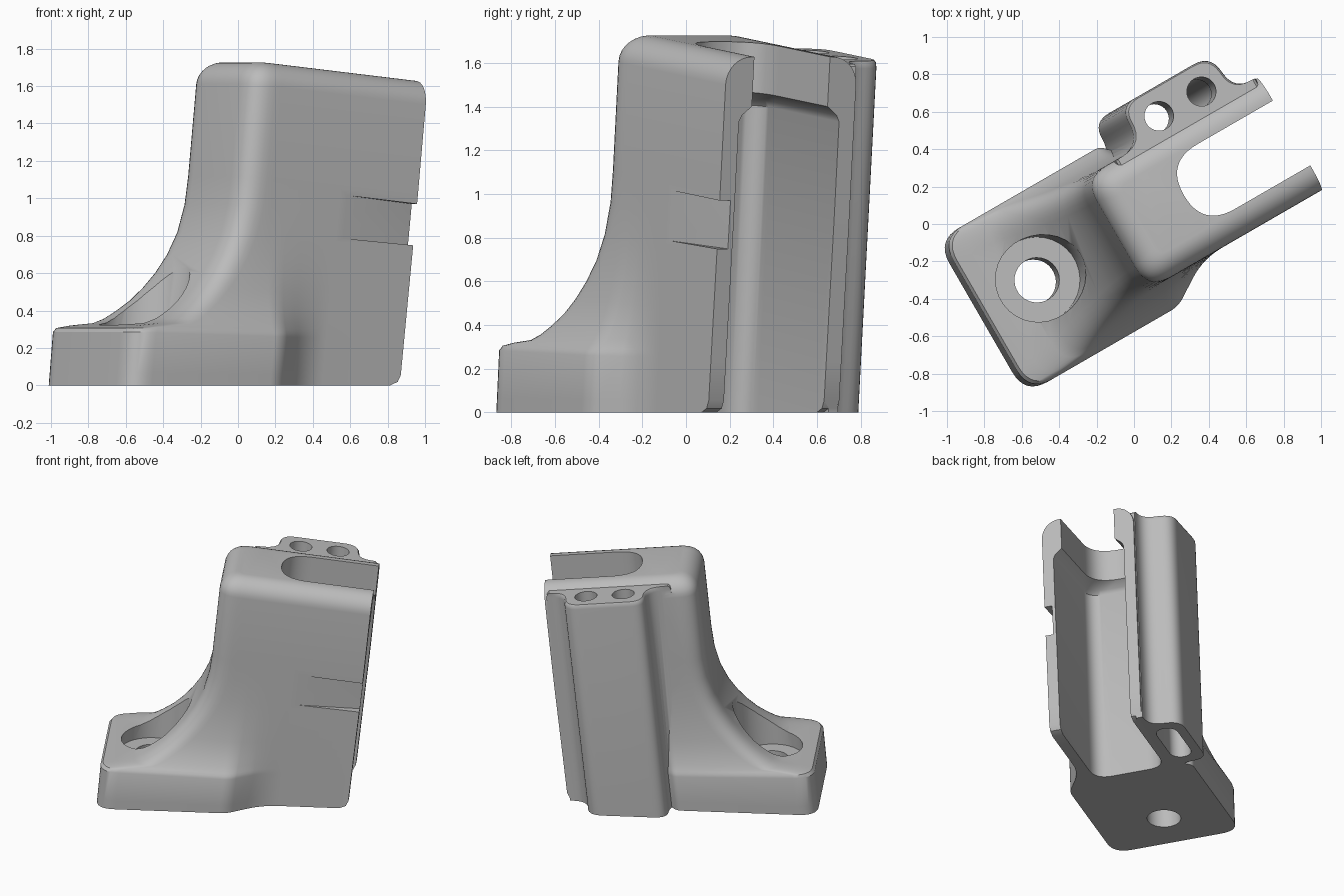
import bpy, bmesh
from math import cos, sin, pi, radians, sqrt
from mathutils import Vector, Matrix

if "Cube" in bpy.data.objects:
    bpy.data.objects.remove(bpy.data.objects["Cube"])

grey = bpy.data.materials.new("plain grey")
grey.use_nodes = True
grey.diffuse_color = (0.5, 0.5, 0.5, 1)
grey.node_tree.nodes["Principled BSDF"].inputs["Base Color"].default_value = (0.5, 0.5, 0.5, 1)

TURN = Matrix.Rotation(radians(30), 3, 'Z')
LEAN = 0.1


def place(u, v, h):
    """Lean the part along its length, tilt its upper levels, then turn it."""
    u += LEAN * h
    slope = 0.105 * min(1, max(0, h))
    return TURN @ Vector((u, v, h - slope * u))


def rounded(corners, steps=8):
    """Outline from (u, v, rounding) corners."""
    pts, n = [], len(corners)
    for i, (u, v, a) in enumerate(corners):
        p = Vector((u, v))
        if a == 0:
            pts.append(p)
            continue
        before = p + (Vector(corners[i - 1][:2]) - p).normalized() * a
        after = p + (Vector(corners[(i + 1) % n][:2]) - p).normalized() * a
        for k in range(steps + 1):
            t = k / steps
            pts.append(before * (1 - t) ** 2 + p * 2 * t * (1 - t) + after * t * t)
    return pts


def loft(name, sections):
    """Solid skinned through (outline, height) sections."""
    bm = bmesh.new()
    rings = [[bm.verts.new(place(p[0], p[1], h)) for p in pts] for pts, h in sections]
    for a, b in zip(rings, rings[1:]):
        for i in range(len(a)):
            j = (i + 1) % len(a)
            bm.faces.new((a[i], a[j], b[j], b[i]))
    bm.faces.new(rings[0][::-1])
    bm.faces.new(rings[-1])
    bmesh.ops.recalc_face_normals(bm, faces=bm.faces)
    mesh = bpy.data.meshes.new(name)
    bm.to_mesh(mesh)
    bm.free()
    mesh.materials.append(grey)
    obj = bpy.data.objects.new(name, mesh)
    bpy.context.collection.objects.link(obj)
    return obj


def combine(target, other, operation):
    mod = target.modifiers.new(operation, 'BOOLEAN')
    mod.operation, mod.solver, mod.object = operation, 'EXACT', other
    bpy.context.view_layer.objects.active = target
    bpy.ops.object.modifier_apply(modifier=mod.name)
    bpy.data.objects.remove(other)


def capsule(u0, u1, r, n=16):
    """Round-ended outline; a circle when both centres agree."""
    ends = ((u1, -pi / 2), (u0, pi / 2))
    return [Vector((c + r * cos(s + pi * (k + 0.5) / n), r * sin(s + pi * (k + 0.5) / n)))
            for c, s in ends for k in range(n)]


def drill(u0, u1, v, r, low, high):
    pts = [p + Vector((0, v)) for p in capsule(u0, u1, r)]
    combine(bracket, loft("cutter", [(pts, low), (pts, high)]), 'DIFFERENCE')


# Body: wide foot sweeping up into a narrower column
TOP, EDGE, FOOT, HALF = 1.73, 0.13, 0.06, 0.345


def body_section(h, left, flare):
    inset = EDGE - sqrt(max(0, EDGE ** 2 - max(0, h - TOP + EDGE) ** 2))
    toe = FOOT - sqrt(max(0, FOOT ** 2 - max(0, FOOT - h) ** 2))
    left, right, half = left + inset, 0.8 - toe, HALF - inset
    lo, hi = -half - 0.155 * flare, half + 0.105 * flare
    a = 0.14 - 0.7 * inset
    return rounded([(left, lo, a), (-0.04, lo, 0.05), (0.2, -half, 0.12),
                    (right, -half, 0), (right, half, 0),
                    (0.12, half, 0.03), (0.02, hi, 0.03), (left, hi, a)]), h


sweep = [(0, -.96, 1), (.02, -.96, 1), (.06, -.96, 1), (.26, -.96, 1), (.28, -.945, .94),
         (.295, -.86, .87), (.31, -.73, .8), (.335, -.67, .7), (.375, -.61, .57),
         (.43, -.54, .42), (.5, -.472, .3), (.58, -.41, .2), (.68, -.352, .1),
         (.8, -.305, .04), (.95, -.277, 0), (1.1, -.27, 0)]
sweep += [(TOP - EDGE + EDGE * sin(k * pi / 16), -.27, 0) for k in range(9)]
bracket = loft("bracket_body", [body_section(*s) for s in sweep])

# Ridge with two bores on the back
ridge = rounded([(-.09, .3, 0), (-.09, .34, 0), (.08, .35, .13), (.08, .58, .1), (.635, .58, .1),
                 (.66, .355, .1), (.785, .35, 0), (.785, .3, 0)])
mid = Vector((.36, .4))
combine(bracket, loft("ridge", [(ridge, 0), (ridge, 1.66),
                                ([mid + (p - mid) * .985 for p in ridge], 1.683),
                                ([mid + (p - mid) * .955 for p in ridge], 1.693)]), 'UNION')


# Open channel, narrowing to a round-ended slot at the top
def channel(left, half, a):
    return rounded([(left, -half, a), (1.3, -half, 0), (1.3, half, 0), (left, half, a)], 12)


wide, narrow = channel(.07, .265, .13), channel(.135, .2, .2)
combine(bracket, loft("channel_cutter", [(wide, -.2), (wide, 1.43), (channel(.085, .25, .14), 1.46),
                                         (narrow, 1.5), (narrow, 1.95)]), 'DIFFERENCE')

# Countersunk mounting hole
drill(-.62, -.62, 0, .23, .21, 1.2)
drill(-.62, -.62, 0, .12, -.2, .5)

# Bores in the ridge, joined by a long pocket below
for u in (.235, .497):
    drill(u, u, .433, .078, 1.2, 1.95)
drill(.235, .497, .433, .079, -.2, 1.4)

# Tapered notch on the front wall
notch = [Vector(p) for p in ((.36, -.346), (.36, -.5), (1.1, -.5), (1.1, -.27), (.8, -.288))]
combine(bracket, loft("notch_cutter", [(notch, .825), (notch, 1.065)]), 'DIFFERENCE')

bracket.name = "bracket"
bpy.ops.object.select_all(action='DESELECT')
bracket.select_set(True)
bpy.context.view_layer.objects.active = bracket
bpy.ops.object.shade_smooth_by_angle(angle=radians(32))
